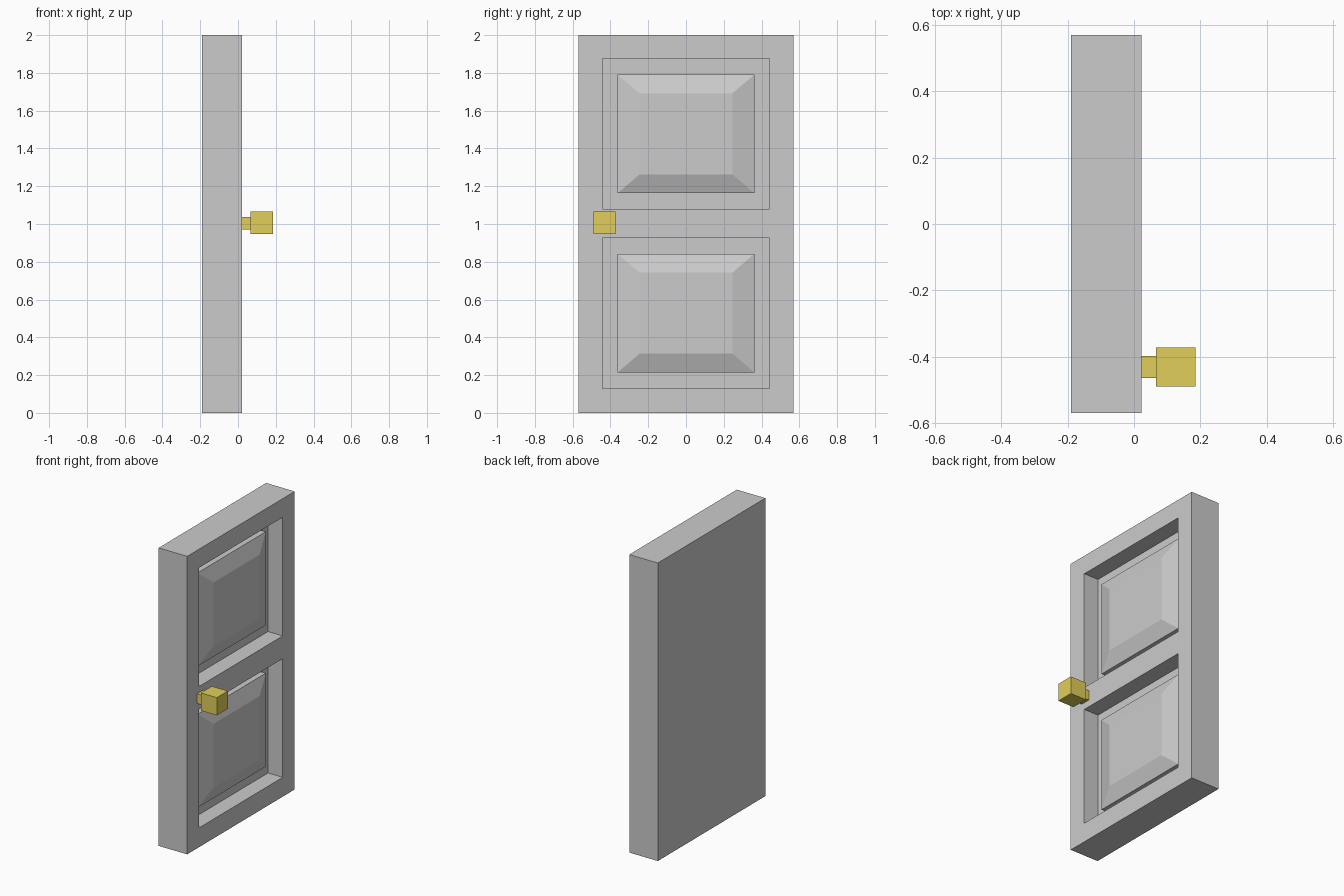
import bpy, bmesh
from mathutils import Vector

if "Cube" in bpy.data.objects:
    bpy.data.objects.remove(bpy.data.objects["Cube"])

FRONT, BACK = 0.022, -0.19       # door thickness along x
HALF_W, HEIGHT = 0.57, 2.0
PANEL_CENTRES = (0.528, 1.477)   # z centres of the two panels
RECESS_Y, RECESS_Z = 0.443, 0.398


def add_box(bm, lo, hi):
    verts = bmesh.ops.create_cube(bm, size=1)["verts"]
    for v in verts:
        v.co = Vector([lo[i] if v.co[i] < 0 else hi[i] for i in range(3)])


def finish(bm, name, material=None):
    bmesh.ops.recalc_face_normals(bm, faces=bm.faces[:])
    mesh = bpy.data.meshes.new(name)
    bm.to_mesh(mesh)
    bm.free()
    obj = bpy.data.objects.new(name, mesh)
    bpy.context.collection.objects.link(obj)
    if material:
        mesh.materials.append(material)
    return obj


# Door slab, cut along the panel outlines
bm = bmesh.new()
add_box(bm, (BACK, -HALF_W, 0), (FRONT, HALF_W, HEIGHT))
cuts = [((0, s * RECESS_Y, 0), (0, 1, 0)) for s in (-1, 1)]
cuts += [((0, 0, c + s * RECESS_Z), (0, 0, 1)) for c in PANEL_CENTRES for s in (-1, 1)]
for co, no in cuts:
    bmesh.ops.bisect_plane(bm, geom=bm.verts[:] + bm.edges[:] + bm.faces[:],
                           plane_co=co, plane_no=no)

# Recess wall, recess floor, panel step, sloped raised field: (half y, half z, x)
STEPS = ((RECESS_Y, RECESS_Z, -0.087), (0.362, 0.3135, -0.087),
         (0.362, 0.3135, -0.047), (0.245, 0.214, -0.011))
for zc in PANEL_CENTRES:
    target = Vector((FRONT, 0, zc))
    face = min(bm.faces, key=lambda f: (f.calc_center_median() - target).length)
    for hy, hz, x in STEPS:
        signs = [(1 if v.co.y > 0 else -1, 1 if v.co.z > zc else -1) for v in face.verts]
        bmesh.ops.inset_individual(bm, faces=[face], thickness=0.01)
        for v in face.verts:
            sy = 1 if v.co.y > 0 else -1
            sz = 1 if v.co.z > zc else -1
            v.co = (x, sy * hy, zc + sz * hz)
finish(bm, "door")

# Brass knob and its stem
brass = bpy.data.materials.new("brass")
brass.diffuse_color = (0.75, 0.62, 0.10, 1)
brass.use_nodes = True
brass.node_tree.nodes["Principled BSDF"].inputs["Base Color"].default_value = brass.diffuse_color
for name, lo, hi in (
        ("knob_stem", (FRONT, -0.465, 0.972), (0.067, -0.398, 1.038)),
        ("knob", (0.067, -0.49, 0.946), (0.186, -0.373, 1.065))):
    bm = bmesh.new()
    add_box(bm, lo, hi)
    finish(bm, name, brass)
